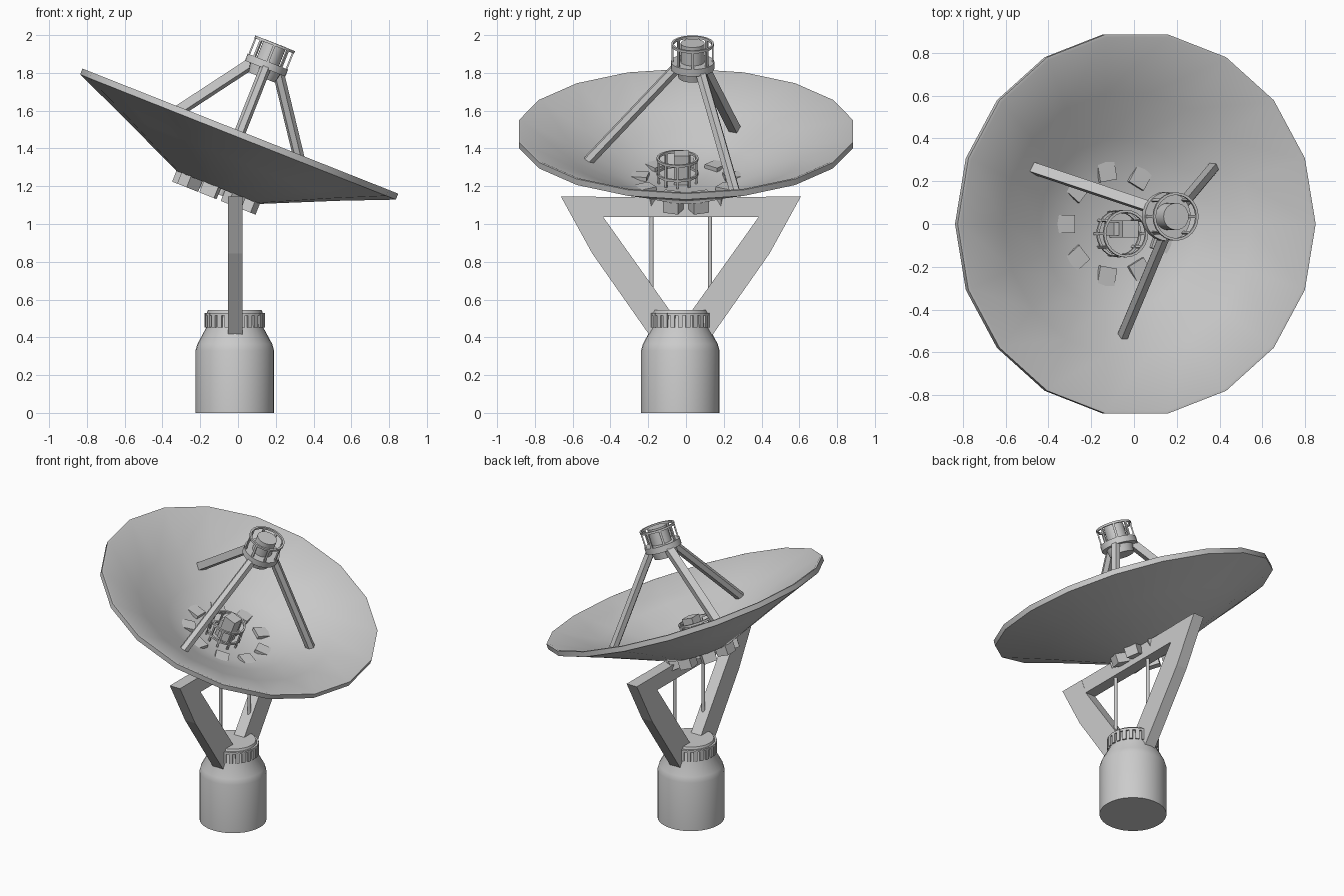
import bpy, bmesh
from math import sin, cos, pi, radians
from mathutils import Matrix, Vector

if "Cube" in bpy.data.objects:
    bpy.data.objects.remove(bpy.data.objects["Cube"])

# Local frame of the tilted dish: z is the dish axis, origin at the rim's lower edge
DISH = Matrix.Translation((0, 0, 1.46)) @ Matrix.Rotation(radians(21.6), 4, 'Y')


def finish(name, bm, mat=None, smooth=None):
    bmesh.ops.remove_doubles(bm, verts=bm.verts, dist=1e-5)
    bmesh.ops.recalc_face_normals(bm, faces=bm.faces)
    me = bpy.data.meshes.new(name)
    if mat:
        bm.transform(mat)
    bm.to_mesh(me)
    bm.free()
    ob = bpy.data.objects.new(name, me)
    bpy.context.collection.objects.link(ob)
    if smooth:
        bpy.ops.object.select_all(action='DESELECT')
        ob.select_set(True)
        bpy.context.view_layer.objects.active = ob
        bpy.ops.object.shade_smooth_by_angle(angle=radians(smooth))
    return ob


def lathe(name, profile, n, mat=None, smooth=None, closed=False):
    """Revolve (radius, height) points around z; radius 0 closes at the axis."""
    bm = bmesh.new()
    rings = []
    for r, z in profile:
        if r == 0:
            rings.append([bm.verts.new((0, 0, z))] * n)
        else:
            rings.append([bm.verts.new((r * cos(2 * pi * i / n), r * sin(2 * pi * i / n), z))
                          for i in range(n)])
    pairs = list(zip(rings, rings[1:])) + ([(rings[-1], rings[0])] if closed else [])
    for a, b in pairs:
        for i in range(n):
            j = (i + 1) % n
            quad = list(dict.fromkeys((a[i], a[j], b[j], b[i])))
            bm.faces.new(quad)
    return finish(name, bm, mat, smooth)


def box(bm, size, mat):
    bmesh.ops.create_cube(bm, size=1, matrix=mat @ Matrix.Diagonal((*size, 1)))


def radial_boxes(name, count, radius, z, size, mat, start=0.0):
    bm = bmesh.new()
    for i in range(count):
        rot = Matrix.Rotation(start + 2 * pi * i / count, 4, 'Z')
        box(bm, size, rot @ Matrix.Translation((radius, 0, z)))
    return finish(name, bm, mat)


def rod(name, a, b, r, n, mat=None, smooth=None):
    a, b = Vector(a), Vector(b)
    d = b - a
    m = Matrix.Translation((a + b) / 2) @ d.to_track_quat('Z', 'Y').to_matrix().to_4x4()
    m = m @ Matrix.Rotation(pi / n, 4, 'Z')
    bm = bmesh.new()
    bmesh.ops.create_cone(bm, cap_ends=True, segments=n, radius1=r, radius2=r,
                          depth=d.length, matrix=m)
    return finish(name, bm, mat, smooth)


def hoop(name, r, z, mat, w=0.012, h=0.014):
    return lathe(name, [(r - w, z - h / 2), (r, z - h / 2), (r, z + h / 2), (r - w, z + h / 2)],
                 24, mat, 30, closed=True)


def prism(name, pts, x0, x1):
    """Extrude a (y, z) outline along x."""
    bm = bmesh.new()
    f = bm.faces.new([bm.verts.new((x0, y, z)) for y, z in pts])
    ext = bmesh.ops.extrude_face_region(bm, geom=[f])
    bmesh.ops.translate(bm, vec=(x1 - x0, 0, 0),
                        verts=[v for v in ext['geom'] if isinstance(v, bmesh.types.BMVert)])
    return finish(name, bm)


# Pedestal with toothed collar
BASE = Matrix.Translation((-0.017, -0.03, 0))
lathe("pedestal", [(0, 0), (0.208, 0), (0.208, 0.33), (0.198, 0.365), (0.152, 0.45),
                   (0.148, 0.53), (0.142, 0.545), (0, 0.545)], 32, BASE, 35)
lathe("pedestal_collar", [(0.14, 0.515), (0.16, 0.515), (0.16, 0.53), (0.14, 0.53)],
      32, BASE, 35, closed=True)
radial_boxes("collar_teeth", 24, 0.15, 0.49, (0.022, 0.024, 0.075), BASE)

# Triangular yoke: two bent legs mirrored about the pedestal axis, and a cross beam
CY = -0.027
leg = [(0.635, 1.145), (0.47, 0.845), (0.165, 0.41), (0.05, 0.53), (0.41, 1.035), (0.45, 1.145)]
for side, s in (("left", -1), ("right", 1)):
    prism("yoke_leg_" + side, [(CY + s * y, z) for y, z in leg], -0.053, 0.024)
    y = CY + s * 0.155
    rod("yoke_post_" + side, (-0.005, y, 0.64), (-0.005, y, 1.08), 0.011, 12, smooth=40)
prism("yoke_beam", [(CY - 0.46, 1.037), (CY + 0.46, 1.037), (CY + 0.46, 1.144),
                    (CY - 0.46, 1.144)], -0.052, 0.023)

# Faceted reflector shell
lathe("dish", [(0, -0.287), (0.236, -0.287), (0.62, -0.117), (0.899, 0), (0.899, 0.034),
               (0.885, 0.034), (0.62, -0.085), (0.4, -0.185), (0.24, -0.25), (0, -0.25)],
      18, DISH, 25)

# Mounting blocks under the dish and the pads showing inside it
radial_boxes("dish_mount_blocks", 9, 0.195, -0.305, (0.085, 0.085, 0.085), DISH, pi / 9)
radial_boxes("dish_inner_pads", 9, 0.25, -0.242, (0.09, 0.085, 0.028), DISH, pi / 9)
lathe("dish_hub", [(0, -0.32), (0.15, -0.32), (0.15, -0.28), (0, -0.28)], 18, DISH)

# Receiver unit in the middle of the dish: railing around a box
RX = DISH @ Matrix.Translation((0.005, -0.045, 0))
hoop("receiver_rail_top", 0.111, -0.122, RX)
hoop("receiver_rail_bottom", 0.111, -0.205, RX)
radial_boxes("receiver_rail_posts", 10, 0.105, -0.185, (0.009, 0.012, 0.13), RX)
bm = bmesh.new()
box(bm, (0.08, 0.08, 0.17), Matrix.Translation((0.01, 0.022, -0.17)))
box(bm, (0.03, 0.06, 0.12), Matrix.Translation((-0.04, 0.022, -0.19)))
finish("receiver_box", bm, RX)

# Feed head above the dish
HEAD = DISH @ Matrix.Translation((0, 0.035, 0))
lathe("feed_head", [(0, 0.34), (0.075, 0.34), (0.085, 0.39), (0.115, 0.39), (0.115, 0.43),
                    (0.063, 0.43), (0.063, 0.535), (0, 0.535)], 24, HEAD, 35)
hoop("feed_rail", 0.113, 0.527, HEAD)
radial_boxes("feed_rail_posts", 8, 0.106, 0.475, (0.009, 0.014, 0.1), HEAD)

# Three struts holding the feed head
for i, (deg, n, r) in enumerate(((150, 4, 0.034), (270, 6, 0.03), (30, 6, 0.03))):
    a = radians(deg)
    rod("feed_strut_%d" % (i + 1), (0.525 * cos(a), 0.525 * sin(a), -0.145),
        (0.085 * cos(a), 0.035 + 0.085 * sin(a), 0.395), r, n, DISH)
